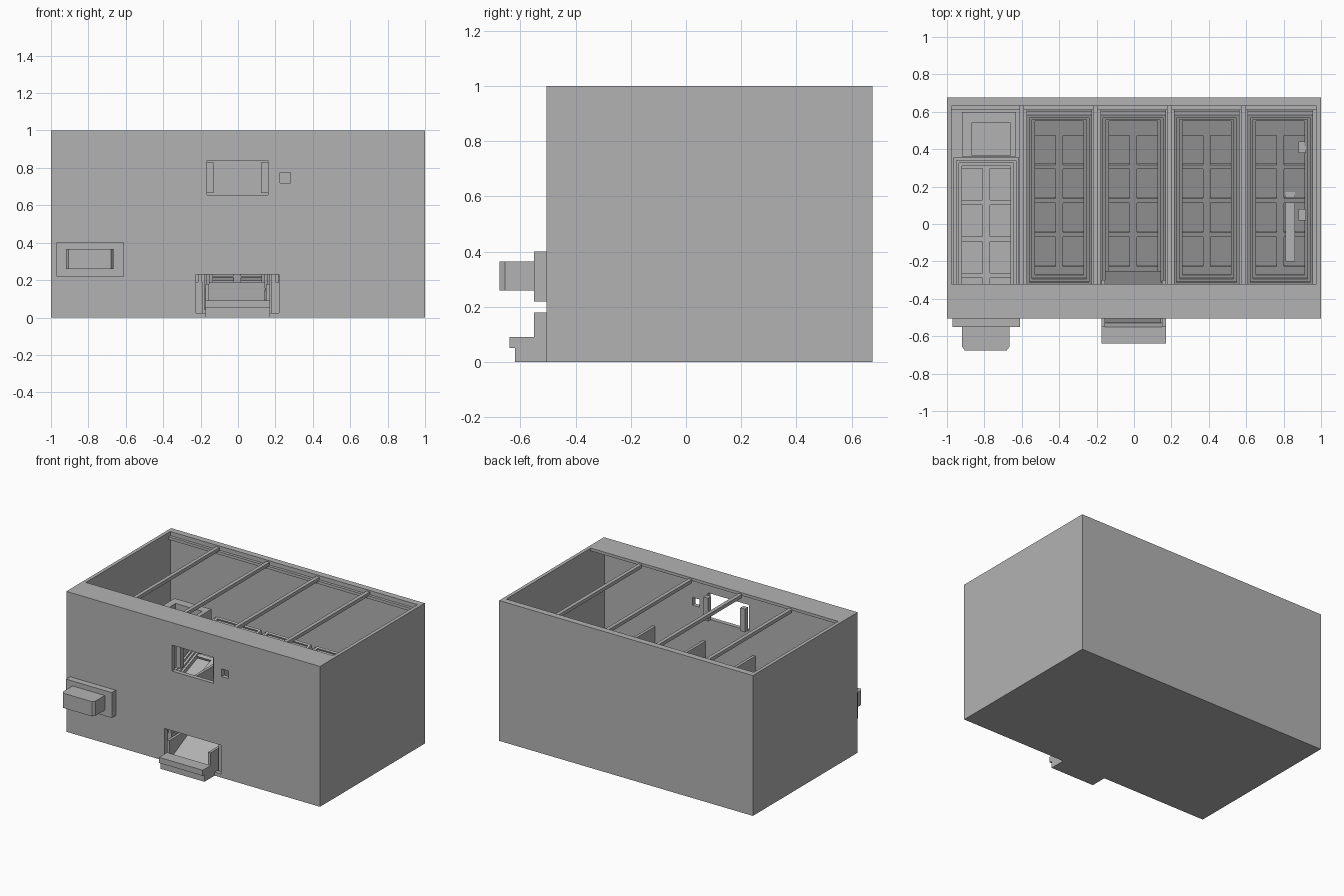
import bpy, bmesh, math
from mathutils import Matrix, Vector

if "Cube" in bpy.data.objects:
    bpy.data.objects.remove(bpy.data.objects["Cube"])

grey = bpy.data.materials.new("plain_grey")
grey.use_nodes = True
grey.diffuse_color = (0.45, 0.45, 0.45, 1)
grey.node_tree.nodes["Principled BSDF"].inputs["Base Color"].default_value = (0.45, 0.45, 0.45, 1)


def finish(name, bm, matrix=None):
    bmesh.ops.recalc_face_normals(bm, faces=bm.faces)
    mesh = bpy.data.meshes.new(name)
    bm.to_mesh(mesh)
    bm.free()
    mesh.materials.append(grey)
    obj = bpy.data.objects.new(name, mesh)
    if matrix:
        obj.matrix_world = matrix
    bpy.context.collection.objects.link(obj)
    return obj


def box(name, x, y, z, matrix=None):
    """Box from (low, high) pairs."""
    bm = bmesh.new()
    bmesh.ops.create_cube(bm, size=1)
    for v in bm.verts:
        v.co = [(r[0] + r[1]) / 2 + c * (r[1] - r[0]) for r, c in zip((x, y, z), v.co)]
    return finish(name, bm, matrix)


def prism(name, points, place, extrude):
    """Extruded polygon; place maps a 2D point to 3D."""
    bm = bmesh.new()
    face = bm.faces.new([bm.verts.new(place(*p)) for p in points])
    ext = bmesh.ops.extrude_face_region(bm, geom=[face])
    bmesh.ops.translate(bm, vec=extrude, verts=[v for v in ext["geom"] if isinstance(v, bmesh.types.BMVert)])
    return finish(name, bm)


def pierced_panel(name, u, v, holes, place, extrude, matrix=None):
    """Flat panel with rectangular holes (u0, u1, v0, v1)."""
    us = sorted({*u, *(c for h in holes for c in h[:2])})
    vs = sorted({*v, *(c for h in holes for c in h[2:])})
    bm = bmesh.new()
    grid = {(a, b): bm.verts.new(place(a, b)) for a in us for b in vs}
    for a0, a1 in zip(us, us[1:]):
        for b0, b1 in zip(vs, vs[1:]):
            a, b = (a0 + a1) / 2, (b0 + b1) / 2
            if not any(h[0] < a < h[1] and h[2] < b < h[3] for h in holes):
                bm.faces.new([grid[p] for p in ((a0, b0), (a1, b0), (a1, b1), (a0, b1))])
    ext = bmesh.ops.extrude_face_region(bm, geom=bm.faces[:])
    bmesh.ops.translate(bm, vec=extrude, verts=[w for w in ext["geom"] if isinstance(w, bmesh.types.BMVert)])
    bmesh.ops.dissolve_limit(bm, angle_limit=0.01, verts=bm.verts, edges=bm.edges)
    return finish(name, bm, matrix)


# Cabinet shell
FRONT, BACK, LIP, REAR = -0.505, 0.675, -0.32, 0.63
box("cabinet_floor", (-1, 1), (FRONT, BACK), (0, 0.02))
box("back_wall", (-1, 1), (REAR, BACK), (0, 1))
for side, s in (("left", 1), ("right", -1)):
    box(side + "_wall", sorted((s * 0.975, s)), (FRONT, BACK), (0, 1))
pierced_panel("front_wall", (-1, 1), (0, 1),
              [(-0.165, 0.16, 0.655, 0.84), (0.225, 0.28, 0.72, 0.775), (-0.225, 0.22, 0.025, 0.23)],
              lambda x, z: (x, FRONT, z), Vector((0, 0.03, 0)))
box("front_top_ledge", (-1, 1), (FRONT, LIP), (0.98, 1))
box("back_rim", (-0.975, 0.975), (0.61, REAR), (0.95, 0.97))

# Dividers and top beams between the bays
for i, x in enumerate((-0.6, -0.205, 0.19, 0.585)):
    box(f"top_beam_{i}", (x - 0.013, x + 0.013), (LIP, REAR), (0.965, 0.99))
    box(f"divider_{i}", (x - 0.01, x + 0.01), (-0.475, REAR), (0.02, 0.49))

# Window posts
for i, x in enumerate((-0.148, 0.142)):
    box(f"window_post_{i}", (x - 0.018, x + 0.018), (-0.46, -0.425), (0.665, 0.83))


def tray(name, x, y, z, length, tilt, rows):
    """Framed tray with two columns of pockets."""
    m = Matrix.Translation((x, y, z)) @ Matrix.Rotation(tilt, 4, "X")
    w, h = 0.175, length / 2
    pitch = 0.195
    holes = []
    for r in range(rows):
        c = (r - (rows - 1) / 2) * pitch - 0.02
        for s in (-1, 1):
            a, b = sorted((s * 0.02, s * 0.135))
            holes.append((a, b, c - 0.085, c + 0.085))
    pierced_panel(name + "_grid", (-w, w), (-h, h), holes,
                  lambda a, b: (a, b, 0), Vector((0, 0, 0.02)), m)
    box(name + "_base", (-w, w), (-h, h), (-0.06, -0.045), m)
    for step, (inset, top) in enumerate(((0, 0.06), (0.015, 0.045), (0.03, 0.03))):
        a, b = w - inset, h - inset
        pierced_panel(f"{name}_rim_{step}", (-a, a), (-b, b),
                      [(0.015 - a, a - 0.015, 0.015 - b, b - 0.015)],
                      lambda p, q: (p, q, 0), Vector((0, 0, top)), m)


# Four sloping trays and one level tray
for i, x in enumerate((-0.4, -0.005, 0.388, 0.782)):
    tray(f"sloping_tray_{i}", x, 0.15, 0.28, 0.98, math.radians(22), 4)
tray("level_tray", -0.79, -0.06, 0.3, 0.83, 0, 4)

# Block behind the level tray
pierced_panel("rear_block", (-0.92, -0.63), (0.36, 0.6), [(-0.87, -0.66, 0.37, 0.54)],
              lambda x, y: (x, y, 0.02), Vector((0, 0, 0.53)))
box("rear_block_base", (-0.92, -0.63), (0.36, 0.6), (0.02, 0.4))

# Fittings on the last tray
box("guide_strip", (0.81, 0.86), (-0.2, 0.48), (0.2, 0.24))
for i, y in enumerate((0.05, 0.41)):
    box(f"guide_peg_{i}", (0.88, 0.92), (y - 0.03, y + 0.03), (0.2, 0.42))

# Side hatch with a bevelled drawer front
box("hatch_plate", (-0.97, -0.61), (-0.55, FRONT), (0.22, 0.4))
prism("hatch_drawer",
      [(-0.92, -0.55), (-0.92, -0.655), (-0.905, -0.675), (-0.68, -0.675), (-0.665, -0.655), (-0.665, -0.55)],
      lambda x, y: (x, y, 0.26), Vector((0, 0, 0.105)))

# Pick-up chute in the lower opening
prism("chute_front", [(-0.4, 0), (-0.62, 0), (-0.62, 0.05), (-0.64, 0.05), (-0.64, 0.09), (-0.55, 0.09),
                      (-0.53, 0.04), (-0.4, 0.04)],
      lambda y, z: (-0.175, y, z), Vector((0.345, 0, 0)))
prism("chute_slope", [(-0.53, 0.03), (-0.53, 0.05), (-0.25, 0.19), (-0.25, 0.03)],
      lambda y, z: (-0.155, y, z), Vector((0.3, 0, 0)))
for i, x in enumerate((-0.165, 0.16)):
    box(f"chute_cheek_{i}", (x - 0.01, x + 0.01), (-0.55, -0.3), (0, 0.18))
for i, x in enumerate((-0.207, 0.202)):
    box(f"chute_jamb_{i}", (x - 0.017, x + 0.017), (-0.475, -0.44), (0.02, 0.19))
